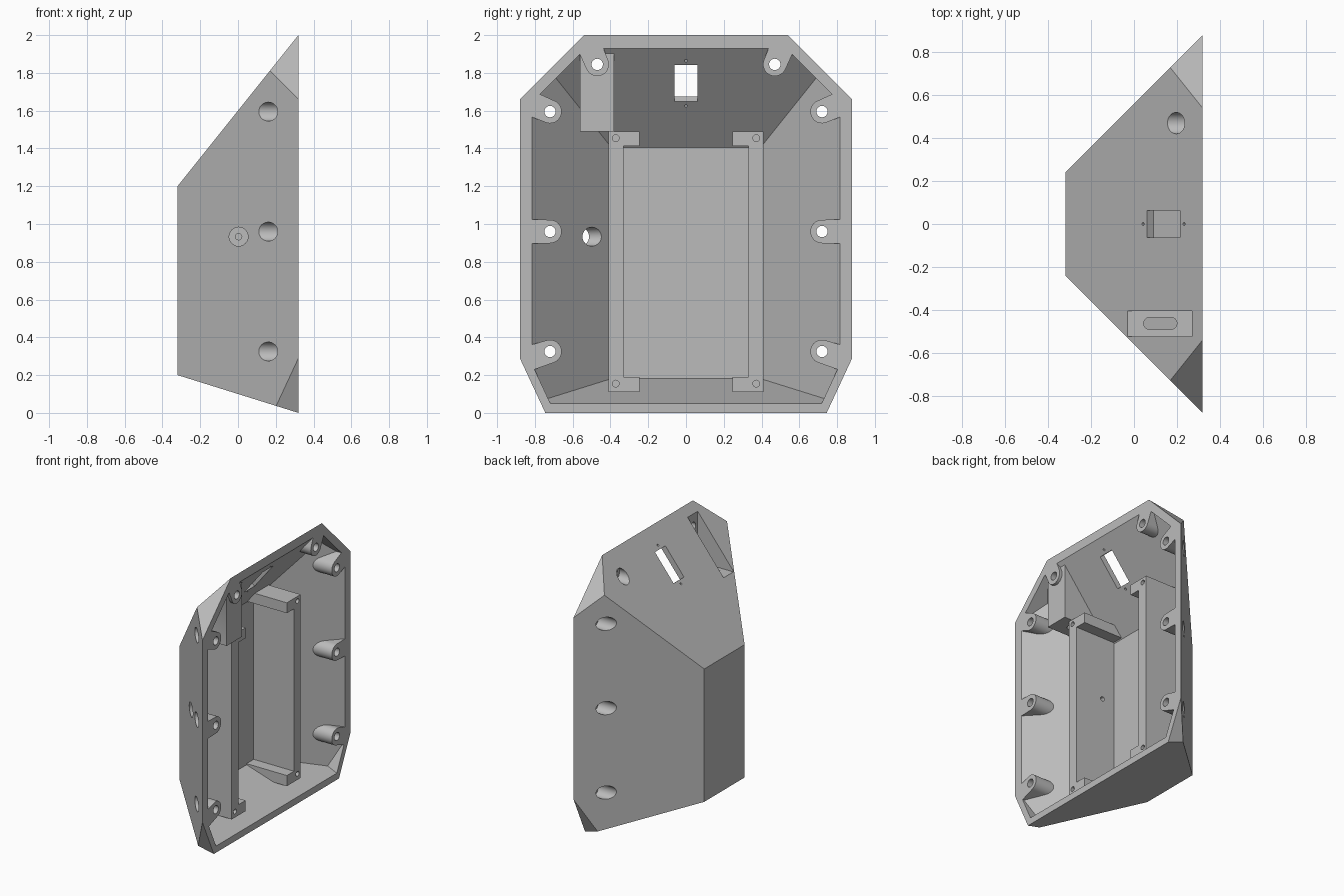
import bpy, bmesh
from math import sin, cos, pi, radians, atan
from mathutils import Matrix, Vector

if "Cube" in bpy.data.objects:
    bpy.data.objects.remove(bpy.data.objects["Cube"])


def to_object(name, bm):
    bmesh.ops.recalc_face_normals(bm, faces=bm.faces)
    mesh = bpy.data.meshes.new(name)
    bm.to_mesh(mesh)
    bm.free()
    obj = bpy.data.objects.new(name, mesh)
    bpy.context.collection.objects.link(obj)
    return obj


def prism(name, points, low, high, axis="x", matrix=Matrix()):
    """Closed solid from a flat outline extended along one axis."""
    place = {"x": lambda u, v, w: (w, u, v),
             "y": lambda u, v, w: (u, w, v),
             "z": lambda u, v, w: (u, v, w)}[axis]
    bm = bmesh.new()
    base, top = [[bm.verts.new(place(u, v, w)) for u, v in points] for w in (low, high)]
    bm.faces.new(base)
    bm.faces.new(top)
    for i in range(len(points)):
        bm.faces.new((base[i - 1], base[i], top[i], top[i - 1]))
    bm.transform(matrix)
    return to_object(name, bm)


def rect(u0, u1, v0, v1):
    return [(u0, v0), (u1, v0), (u1, v1), (u0, v1)]


def arc(u, v, r, start=0, sweep=2 * pi, n=32):
    count = n if sweep > 6 else n + 1
    return [(u + r * cos(start + sweep * i / n), v + r * sin(start + sweep * i / n)) for i in range(count)]


def faceted_solid(name, floor, cap, side, top, bottom, upper_corner, lower_corner):
    """Block trimmed by sloping planes, symmetric in y."""
    planes = [((-1, 0, 0), -floor), ((1, 0, 0), cap),
              ((-1.25, 0, 1), top), ((-0.3125, 0, -1), -bottom)]
    for s in (-1, 1):
        planes += [((-1, s, 0), side), ((0, s, 1), upper_corner),
                   ((0, 0.29 * s, -0.135), lower_corner)]
    bm = bmesh.new()
    bmesh.ops.create_cube(bm, size=8)
    for normal, offset in planes:
        n = Vector(normal)
        cut = bmesh.ops.bisect_plane(bm, geom=bm.verts[:] + bm.edges[:] + bm.faces[:],
                                     plane_co=n * offset / n.length_squared,
                                     plane_no=n, clear_outer=True)
        edges = [g for g in cut["geom_cut"] if isinstance(g, bmesh.types.BMEdge)]
        bmesh.ops.edgeloop_fill(bm, edges=edges)
    return to_object(name, bm)


def subtract(target, tool):
    """Cut the tool out of the target and discard the tool."""
    tool.hide_render = True
    mod = target.modifiers.new("cut", "BOOLEAN")
    mod.operation = "DIFFERENCE"
    mod.solver = "EXACT"
    mod.object = tool
    bpy.context.view_layer.objects.active = target
    bpy.ops.object.modifier_apply(modifier=mod.name)
    bpy.data.objects.remove(tool)


# Outer shell and the hollow inside it
shell = faceted_solid("enclosure_shell", -0.32, 0.32, 0.56, 1.6, 0.1, 2.54, 0.216)
cavity = faceted_solid("cavity_cutter", -0.1, 0.4, 0.495, 1.53, 0.15, 2.46, 0.2015)

# Rails with corner tabs stay solid inside the hollow
for s in (-1, 1):
    outline = [(0.41, 0.11), (0.41, 1.49), (0.245, 1.49), (0.245, 1.412),
               (0.33, 1.412), (0.33, 0.19), (0.245, 0.19), (0.245, 0.11)]
    subtract(cavity, prism("rail", [(s * y, z) for y, z in outline], -0.25, 0.235))

# Housing around the switch pocket
subtract(cavity, prism("pocket_housing", rect(-0.56, -0.38, 1.49, 2.3), -0.25, 0.298))

# Screw bosses: round end inward, tongue running out to the wall
bosses = [(0.72, 1.595, 23), (0.72, 0.96, 0), (0.72, 0.325, -18), (0.47, 1.845, 67)]
for s in (-1, 1):
    for y, z, degrees in bosses:
        a = radians(degrees)
        outline = arc(y, z, 0.062, a + pi / 2, pi, 16)
        for side in (1, -1):
            outline.append((y + 0.3 * cos(a) + side * 0.07 * sin(a),
                            z + 0.3 * sin(a) - side * 0.07 * cos(a)))
        subtract(cavity, prism("screw_boss", [(s * u, v) for u, v in outline], -0.15, 0.6))

subtract(shell, cavity)

# Switch pocket, open upward, with a rounded slot in its floor
subtract(shell, prism("pocket_cutter", rect(-0.03, 0.27, -0.525, -0.405), 1.56, 2.3, "z"))
slot = arc(0.172, -0.463, 0.028, -pi / 2, pi, 12) + arc(0.073, -0.463, 0.028, pi / 2, pi, 12)
subtract(shell, prism("slot_cutter", slot, 1.42, 1.7, "z"))

# Screw holes with counterbores from outside
for s in (-1, 1):
    for y, z, degrees in bosses:
        subtract(shell, prism("screw_hole", arc(s * y, z, 0.03), -0.2, 0.5))
        if s > 0 or degrees < 60:
            subtract(shell, prism("counterbore", arc(s * y, z, 0.05), -0.2, 0.26))
    for z in (0.155, 1.455):
        subtract(shell, prism("rail_hole", arc(s * 0.372, z, 0.018, n=20), 0.08, 0.4))

# Window and its pin holes, square to the sloping top
slope = Matrix.Translation((0.1375, 0, 1.772)) @ Matrix.Rotation(atan(0.8), 4, "Y")
subtract(shell, prism("window_cutter", rect(-0.062, 0.062, -0.124, 0.124), -0.1, 0.15, "x", slope))
for s in (-1, 1):
    subtract(shell, prism("pin_hole", arc(0, s * 0.153, 0.008, n=12), -0.1, 0.15, "x", slope))

# Cable bore through the side wall, narrowing through the rail
subtract(shell, prism("cable_bore", arc(0.003, 0.933, 0.05), -0.9, -0.409, "y"))
subtract(shell, prism("cable_pin_hole", arc(0.003, 0.933, 0.017, n=20), -0.5, -0.3, "y"))

# Finish
grey = bpy.data.materials.new("plain_grey")
grey.use_nodes = True
colour = (0.5, 0.5, 0.5, 1)
grey.diffuse_color = colour
grey.node_tree.nodes["Principled BSDF"].inputs["Base Color"].default_value = colour
shell.data.materials.clear()
shell.data.materials.append(grey)
for face in shell.data.polygons:
    face.material_index = 0
for obj in bpy.context.selected_objects:
    obj.select_set(False)
shell.select_set(True)
bpy.context.view_layer.objects.active = shell
bpy.ops.object.shade_smooth_by_angle(angle=radians(25))
